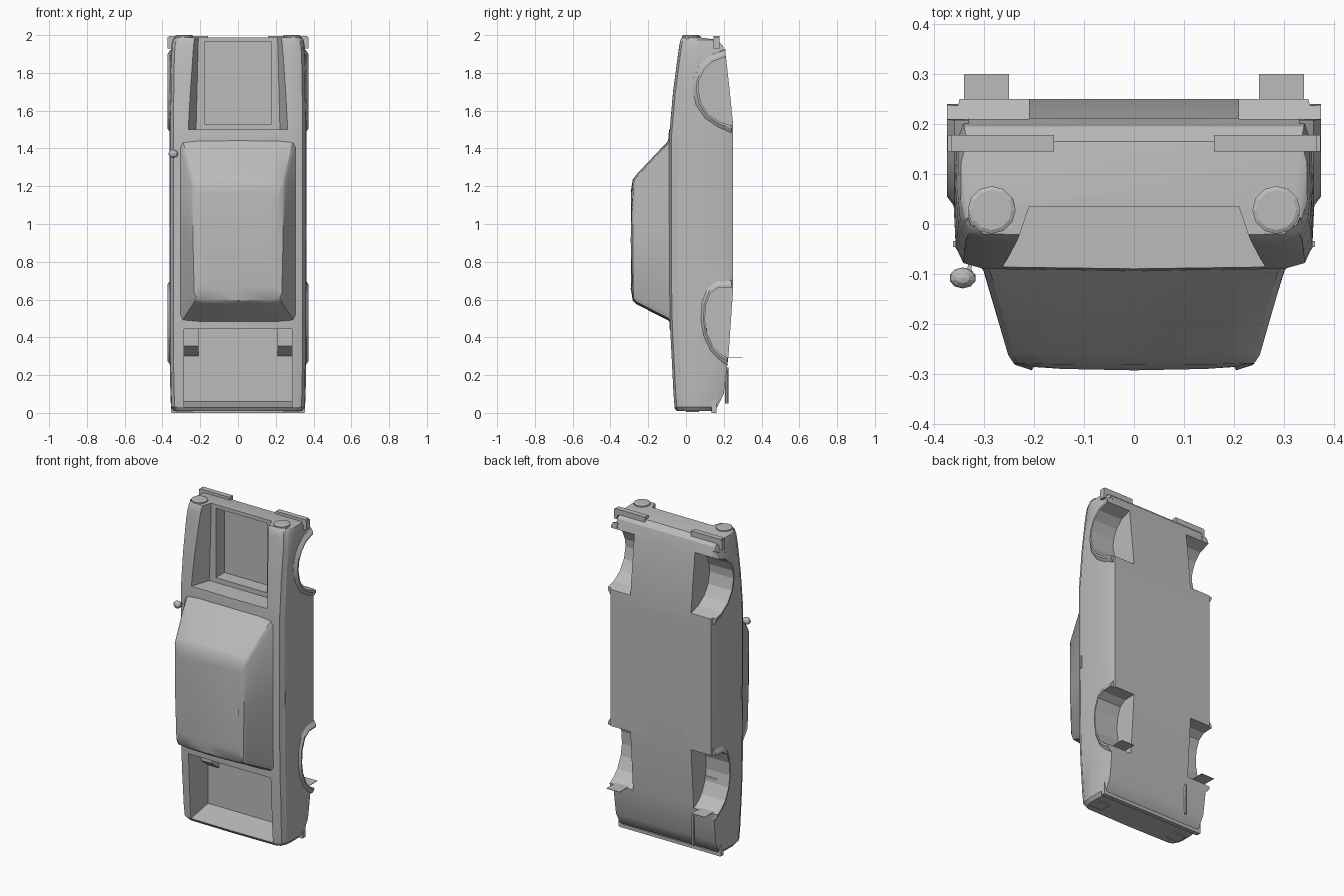
import bpy, bmesh, math
from mathutils import Vector

if "Cube" in bpy.data.objects:
    bpy.data.objects.remove(bpy.data.objects["Cube"])

grey = bpy.data.materials.new("body_grey")
grey.diffuse_color = (0.5, 0.5, 0.5, 1)
grey.use_nodes = True
grey.node_tree.nodes["Principled BSDF"].inputs["Base Color"].default_value = grey.diffuse_color


def loft(name, rings, angle=30):
    """Skin a list of closed rings (equal point counts) and cap both ends."""
    bm = bmesh.new()
    vs = [[bm.verts.new(p) for p in r] for r in rings]
    n = len(rings[0])
    for a, b in zip(vs, vs[1:]):
        for i in range(n):
            j = (i + 1) % n
            bm.faces.new((a[i], a[j], b[j], b[i]))
    bm.faces.new(vs[0][::-1])
    bm.faces.new(vs[-1])
    bmesh.ops.recalc_face_normals(bm, faces=bm.faces)
    me = bpy.data.meshes.new(name)
    bm.to_mesh(me)
    bm.free()
    me.materials.append(grey)
    ob = bpy.data.objects.new(name, me)
    bpy.context.collection.objects.link(ob)
    bpy.ops.object.select_all(action='DESELECT')
    ob.select_set(True)
    bpy.context.view_layer.objects.active = ob
    if angle:
        bpy.ops.object.shade_smooth_by_angle(angle=math.radians(angle))
    return ob


def box(name, x, y, z):
    return loft(name, [[(x[0], y[0], k), (x[1], y[0], k), (x[1], y[1], k), (x[0], y[1], k)] for k in z], 0)


def disc_stack(name, c, levels, n=12):
    """Stack of circles (z, radius) around the vertical axis through c."""
    return loft(name, [[(c[0] + r * math.cos(2 * math.pi * i / n), c[1] + r * math.sin(2 * math.pi * i / n), z)
                        for i in range(n)] for z, r in levels], 0)


def mirror_ring(half):
    """Full ring from a right half that starts and ends on x = 0."""
    return half + [(-x, y, z) for x, y, z in half[-2:0:-1]]


def cut(ob, cutters):
    bpy.ops.object.select_all(action='DESELECT')
    bpy.context.view_layer.objects.active = ob
    ob.select_set(True)
    for c in cutters:
        c.hide_render = True
        m = ob.modifiers.new("cut", 'BOOLEAN')
        m.object, m.operation, m.solver = c, 'DIFFERENCE', 'EXACT'
        bpy.ops.object.modifier_apply(modifier=m.name)


# Body shell: z, top y, half width, underside y (car stands on its tail)
stations = [(.010, -.045, .335, .14), (.03, -.06, .35, .165), (.10, -.066, .353, .20),
            (.30, -.076, .357, .225), (.45, -.084, .357, .235), (.66, -.088, .357, .25),
            (1.0, -.09, .357, .25), (1.45, -.09, .357, .25), (1.52, -.084, .357, .25),
            (1.70, -.068, .355, .232), (1.88, -.044, .352, .212), (1.945, -.035, .348, .195),
            (1.975, -.028, .342, .165), (1.988, -.02, .33, .07)]


def section(z, t, w, b):
    s = b - .04
    return mirror_ring([(0, t - .004, z), (.30, t, z), (w - .015, t + .012, z), (w - .004, t + .036, z),
                        (w, t + .042, z), (w + .005, t + .5 * (s - t), z), (w + .004, s, z),
                        (w - .008, b, z), (0, b, z)])


body = loft("body_shell", [section(*s) for s in stations])

# Wheel arches as (y, z) curves
front_arch = [(.21, 1.885), (.14, 1.86), (.095, 1.815), (.07, 1.76), (.065, 1.71),
              (.08, 1.64), (.12, 1.58), (.18, 1.54), (.25, 1.52)]
rear_arch = [(.25, .665), (.17, .662), (.13, .635), (.105, .57), (.10, .49), (.112, .42),
             (.145, .35), (.18, .315), (.22, .29)]
arch_cutters, flares = [], []
for label, arch, zc in (("front", front_arch, 1.70), ("rear", rear_arch, .48)):
    poly = [(.45, arch[0][1])] + arch + [(.45, arch[-1][1])]
    for side, s in (("right", 1), ("left", -1)):
        arch_cutters.append(loft(f"{label}_{side}_wheel_cutter",
                                 [[(s * x, y, z) for y, z in poly] for x in (.21, .5)], 0))

        def grown(k):
            return [(min(.24, .22 + (y - .22) * k), zc + (z - zc) * k) for y, z in arch]
        flares.append(loft(f"{label}_{side}_arch_flare",
                           [[(s * x, y, z) for y, z in grown(k)] for x, k in ((.33, 1.22), (.359, 1.2), (.374, 1.07))]))

# Open engine bay: wide shallow opening running out of the nose, plus a deep well
bay_top = loft("engine_bay_cutter", [
    [(-.275 + d, -.12, z), (.275 - d, -.12, z), (.222 - d, .035, z), (-.222 + d, .035, z)]
    for z, d in ((1.5, 0), (2.1, .015))], 0)
bay_well = box("engine_well_cutter", (-.178, .178), (-.1, .12), (1.53, 1.965))
# Open boot with sloping rear lip
boot = loft("boot_cutter", [[(-.285, y, a), (.285, y, a), (.285, y, .445), (-.285, y, .445)]
                            for y, a in ((-.2, .025), (-.05, .03), (.11, .06))], 0)
cut(body, [bay_top, bay_well, boot] + arch_cutters)
for f in flares:
    cut(f, arch_cutters)
for c in [bay_top, bay_well, boot] + arch_cutters:
    bpy.data.objects.remove(c)


# Cabin: rings stacked from the beltline up to the roof
def cabin_ring(y, xf, xr, zf, zr, c, crown=0):
    return mirror_ring([(0, y - crown, zf), (xf * .7, y - crown * .6, zf - .005), (xf - c * .4, y, zf - c * .5),
                        (xf, y, zf - c * 1.3), ((xf + xr) / 2 + .002, y - crown, (zf + zr) / 2), (xr, y, zr + c * 1.3),
                        (xr - c * .4, y, zr + c * .4), (xr * .7, y - crown * .6, zr + .004), (0, y - crown, zr)])


loft("cabin", [cabin_ring(-.07, .315, .312, 1.47, .465, .03),
               cabin_ring(-.095, .30, .298, 1.44, .49, .03),
               cabin_ring(-.262, .252, .243, 1.262, .575, .03),
               cabin_ring(-.279, .241, .232, 1.235, .595, .03, .003),
               cabin_ring(-.286, .205, .20, 1.17, .66, .03, .007)], 35)

# Paired details
for side, s in (("right", 1), ("left", -1)):
    def sbox(name, x, y, z):
        return box(f"{side}_{name}", sorted((s * x[0], s * x[1])), y, z)
    disc_stack(f"{side}_headlight_bucket", (s * .285, .03), [(1.86, .062), (1.94, .06), (1.985, .052)], 10)
    disc_stack(f"{side}_headlight", (s * .285, .028), [(1.97, .048), (1.996, .048), (2.0, .04)], 12)
    sbox("front_bumper", (.16, .365), (.145, .178), (1.955, 1.995))
    sbox("front_bumper_end", (.352, .373), (.145, .178), (1.93, 1.99))
    sbox("rear_bumper_end", (.335, .355), (.135, .162), (.002, .075))
    sbox("mud_flap", (.25, .34), (.20, .30), (.293, .296))
    sbox("door_handle", (.345, .362), (-.046, -.034), (.91, .99))
    sbox("tail_light", (.24, .325), (.0, .07), (.004, .02))
    # Wheel housing inside the boot, with a sloped lower face
    loft(f"{side}_boot_wheel_housing", [[(s * x, .11, .30), (s * x, .04, .355), (s * x, .04, .45), (s * x, .11, .45)]
                                        for x in (.208, .288)], 0)

# Rear bumper and exhaust
box("rear_bumper", (-.35, .35), (.135, .162), (0, .02))
disc_stack("exhaust_pipe", (-.2, .216), [(.05, .009), (.24, .009)], 8)

# Door mirror with stalk, left side only
bpy.ops.mesh.primitive_uv_sphere_add(segments=10, ring_count=6, location=(-.343, -.108, 1.372))
mirror = bpy.context.object
mirror.name = "door_mirror"
mirror.scale = (.027, .021, .022)
mirror.data.materials.append(grey)
loft("mirror_stalk", [[(x - .004, y, 1.368), (x + .004, y, 1.368), (x + .004, y, 1.378), (x - .004, y, 1.378)]
                      for x, y in ((-.33, -.1), (-.327, -.06))], 0)
